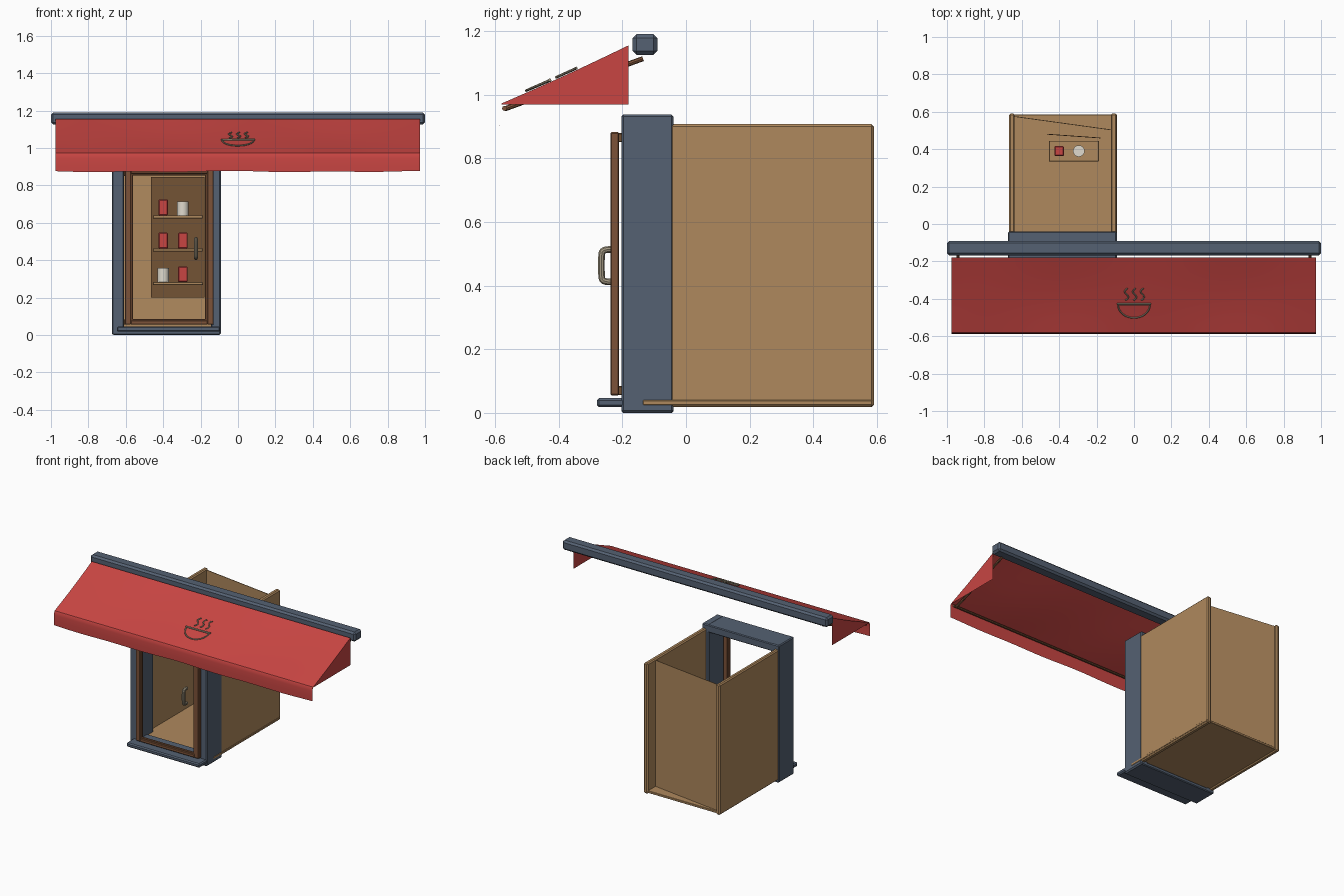
import bpy, bmesh, math
from mathutils import Vector

if "Cube" in bpy.data.objects:
    bpy.data.objects.remove(bpy.data.objects["Cube"])


def mat(name, rgb):
    m = bpy.data.materials.new(name)
    m.diffuse_color = (*rgb, 1)
    m.use_nodes = True
    m.node_tree.nodes["Principled BSDF"].inputs["Base Color"].default_value = m.diffuse_color
    return m


BLUE = mat("slate_paint", (0.09, 0.12, 0.17))
TAN = mat("tan_wood", (0.43, 0.25, 0.11))
DARK = mat("dark_wood", (0.17, 0.085, 0.035))
BROWN = mat("door_wood", (0.2, 0.085, 0.04))
RED = mat("red_cloth", (0.58, 0.06, 0.055))
CREAM = mat("cream", (0.75, 0.71, 0.62))
METAL = mat("aged_metal", (0.36, 0.31, 0.22))


def finish(ob, m, smooth=False):
    ob.data.materials.append(m)
    if smooth:
        bpy.ops.object.select_all(action='DESELECT')
        ob.select_set(True)
        bpy.context.view_layer.objects.active = ob
        bpy.ops.object.shade_smooth_by_angle(angle=math.radians(35))
    return ob


def mesh_object(name, bm, m, smooth=False):
    me = bpy.data.meshes.new(name)
    bm.to_mesh(me)
    bm.free()
    ob = bpy.data.objects.new(name, me)
    bpy.context.collection.objects.link(ob)
    return finish(ob, m, smooth)


def box(name, x, y, z, m, bevel=0.0, segments=1):
    """Box from (min, max) ranges, with optional bevelled edges."""
    bm = bmesh.new()
    bmesh.ops.create_cube(bm, size=1)
    for v in bm.verts:
        v.co = [(r[0] + r[1]) / 2 + c * (r[1] - r[0]) for r, c in zip((x, y, z), v.co)]
    if bevel:
        bmesh.ops.bevel(bm, geom=bm.edges[:], offset=bevel, segments=segments,
                        profile=0.5, affect='EDGES')
    return mesh_object(name, bm, m)


def tube(name, points, radius, m, cyclic=False, kind='POLY', res=2):
    """Round tube along a path, turned into a mesh."""
    cu = bpy.data.curves.new(name, 'CURVE')
    cu.dimensions = '3D'
    cu.bevel_depth = radius
    cu.bevel_resolution = res
    cu.use_fill_caps = True
    sp = cu.splines.new(kind)
    sp.points.add(len(points) - 1)
    for p, c in zip(sp.points, points):
        p.co = (*c, 1)
    sp.use_cyclic_u = cyclic
    if kind == 'NURBS':
        sp.order_u = 3
        sp.use_endpoint_u = True
    ob = bpy.data.objects.new(name, cu)
    bpy.context.collection.objects.link(ob)
    bpy.ops.object.select_all(action='DESELECT')
    ob.select_set(True)
    bpy.context.view_layer.objects.active = ob
    bpy.ops.object.convert(target='MESH')
    return finish(bpy.context.object, m, True)


def canopy_z(x, t):
    """Height of the sagging cloth; t runs from the wall (0) to the front (1)."""
    wave = 0.003 * math.sin(7 * x + 1) * math.sin(math.pi * t)
    return 1.155 - 0.183 * t - 0.006 * math.sin(math.pi * t) + wave


# Awning: header bar
box("awning_header", (-1, 1), (-0.168, -0.09), (1.125, 1.19), BLUE, 0.012)

# Awning: cloth top rolling into a hanging valance
bm = bmesh.new()
N, X0, X1 = 60, -0.977, 0.973
rows = []
for i in range(N + 1):
    x = X0 + (X1 - X0) * i / N
    hem = 0.874 + 0.004 * math.sin(9 * x + 2) * math.cos(3 * x)
    prof = [(-0.18 - 0.4 * j / 10, canopy_z(x, j / 10)) for j in range(11)]
    prof += [(-0.584, 0.965), (-0.586, 0.945), (-0.587, 0.91), (-0.586, hem)]
    rows.append([bm.verts.new((x, y, z)) for y, z in prof])
for a, b in zip(rows, rows[1:]):
    for j in range(len(a) - 1):
        bm.faces.new((a[j], a[j + 1], b[j + 1], b[j]))
mesh_object("awning_cloth", bm, RED, True)

# Awning: triangular cloth cheeks
for side, x in (("left", X0), ("right", X1)):
    bm = bmesh.new()
    top = [bm.verts.new((x, -0.18 - 0.4 * j / 10, canopy_z(x, j / 10))) for j in range(11)]
    low = [bm.verts.new((x, v.co.y, 0.969)) for v in top]
    for j in range(10):
        bm.faces.new((top[j], top[j + 1], low[j + 1], low[j]))
    mesh_object("awning_cheek_" + side, bm, RED)

# Awning: arms and front rail
for side, x in (("left", -0.94), ("right", 0.94)):
    tube("awning_arm_" + side, [(x, -0.135, 1.113), (x, -0.57, 0.955)], 0.008, BROWN)
tube("awning_front_rail", [(-0.96, -0.57, 0.957), (0.96, -0.57, 0.957)], 0.008, BROWN)


# Awning: raised steaming bowl ornament lying on the slope
def on_cloth(x, y):
    return (x, y, canopy_z(x, (-0.18 - y) / 0.4) + 0.007)


arc = [on_cloth(0.085 * math.cos(a), -0.432 - 0.07 * math.sin(a))
       for a in [math.pi * k / 16 for k in range(17)]]
tube("bowl_outline", arc, 0.004, METAL, cyclic=True)
tube("bowl_rim", [on_cloth(-0.092, -0.428), on_cloth(0.092, -0.428)], 0.005, METAL)
for k, x in enumerate((-0.04, 0.003, 0.045)):
    steam = [on_cloth(x + 0.012 * math.sin(2 * math.pi * s / 10) + 0.01 * (s / 10 - 0.5),
                      -0.408 + 0.064 * s / 10) for s in range(11)]
    tube(f"bowl_steam_{k + 1}", steam, 0.004, METAL)

# Door surround: jambs, head and base
FY = (-0.203, -0.04)
box("left_jamb", (-0.674, -0.61), FY, (0.002, 0.937), BLUE, 0.006)
box("right_jamb", (-0.145, -0.092), FY, (0.002, 0.937), BLUE, 0.006)
box("door_head", (-0.67, -0.095), FY, (0.885, 0.936), BLUE, 0.005)
box("frame_base", (-0.67, -0.095), FY, (0.0, 0.024), BLUE, 0.005)
box("threshold", (-0.648, -0.095), (-0.28, -0.1), (0.018, 0.046), BLUE, 0.007)

# Door: stiles, rails, inner beading
DY = (-0.238, -0.21)
box("door_left_stile", (-0.605, -0.572), DY, (0.055, 0.882), BROWN, 0.004)
box("door_right_stile", (-0.165, -0.13), DY, (0.055, 0.882), BROWN, 0.004)
box("door_top_rail", (-0.574, -0.163), DY, (0.862, 0.882), BROWN, 0.004)
box("door_bottom_rail", (-0.574, -0.163), DY, (0.055, 0.078), BROWN, 0.004)
BY = (-0.232, -0.218)
box("left_bead", (-0.575, -0.562), BY, (0.075, 0.865), BROWN, 0.003)
box("right_bead", (-0.176, -0.162), BY, (0.075, 0.865), BROWN, 0.003)
box("top_bead", (-0.57, -0.168), BY, (0.853, 0.865), BROWN, 0.003)
box("bottom_bead", (-0.57, -0.168), BY, (0.075, 0.086), BROWN, 0.003)
for k, z in enumerate((0.07, 0.865)):
    box(f"hinge_{k + 1}", (-0.612, -0.596), (-0.216, -0.2), (z - 0.014, z + 0.014), DARK, 0.002)

# Door: handle
tube("door_handle", [(-0.225, -0.232, 0.513), (-0.225, -0.262, 0.515), (-0.225, -0.266, 0.49),
                     (-0.225, -0.266, 0.435), (-0.225, -0.262, 0.41), (-0.225, -0.232, 0.412)],
     0.011, METAL, kind='NURBS', res=3)

# Room: floor, side walls (open top) and slanted back wall
box("room_floor", (-0.667, -0.09), (-0.135, 0.585), (0.025, 0.04), TAN, 0.002)
box("left_wall", (-0.667, -0.638), (-0.05, 0.59), (0.018, 0.907), TAN, 0.007)
box("right_wall", (-0.124, -0.093), (-0.05, 0.59), (0.018, 0.907), TAN, 0.007)


def panel(name, a, b, z0, z1, thick, m):
    """Thin upright board between two plan points."""
    a, b = Vector((*a, 0)), Vector((*b, 0))
    ob = box(name, (0, (b - a).length), (-thick / 2, thick / 2), (z0, z1), m)
    ob.location = a
    ob.rotation_euler.z = math.atan2(b.y - a.y, b.x - a.x)
    return ob


panel("back_wall", (-0.642, 0.575), (-0.12, 0.503), 0.035, 0.9, 0.004, TAN)
panel("shelf_back_board", (-0.465, 0.48), (-0.18, 0.46), 0.2, 0.845, 0.004, DARK)

# Shelves with boxes and jars
goods = [(0.275, "jar", "box"), (0.455, "box", "box"), (0.632, "box", "jar")]
for k, (z, *row) in enumerate(goods):
    box(f"shelf_{k + 1}", (-0.455, -0.188), (0.335, 0.445), (z - 0.008, z + 0.008), TAN, 0.002)
    for n, (x, kind) in enumerate(zip((-0.4, -0.295), row)):
        if kind == "box":
            box(f"goods_box_{k + 1}_{n + 1}", (x - 0.026, x + 0.026), (0.364, 0.416),
                (z + 0.008, z + 0.092), RED, 0.005)
        else:
            bm = bmesh.new()
            bmesh.ops.create_cone(bm, cap_ends=True, segments=20, radius1=0.031,
                                  radius2=0.031, depth=0.074)
            bmesh.ops.translate(bm, vec=(x, 0.39, z + 0.045), verts=bm.verts)
            mesh_object(f"goods_jar_{k + 1}", bm, CREAM, True)
